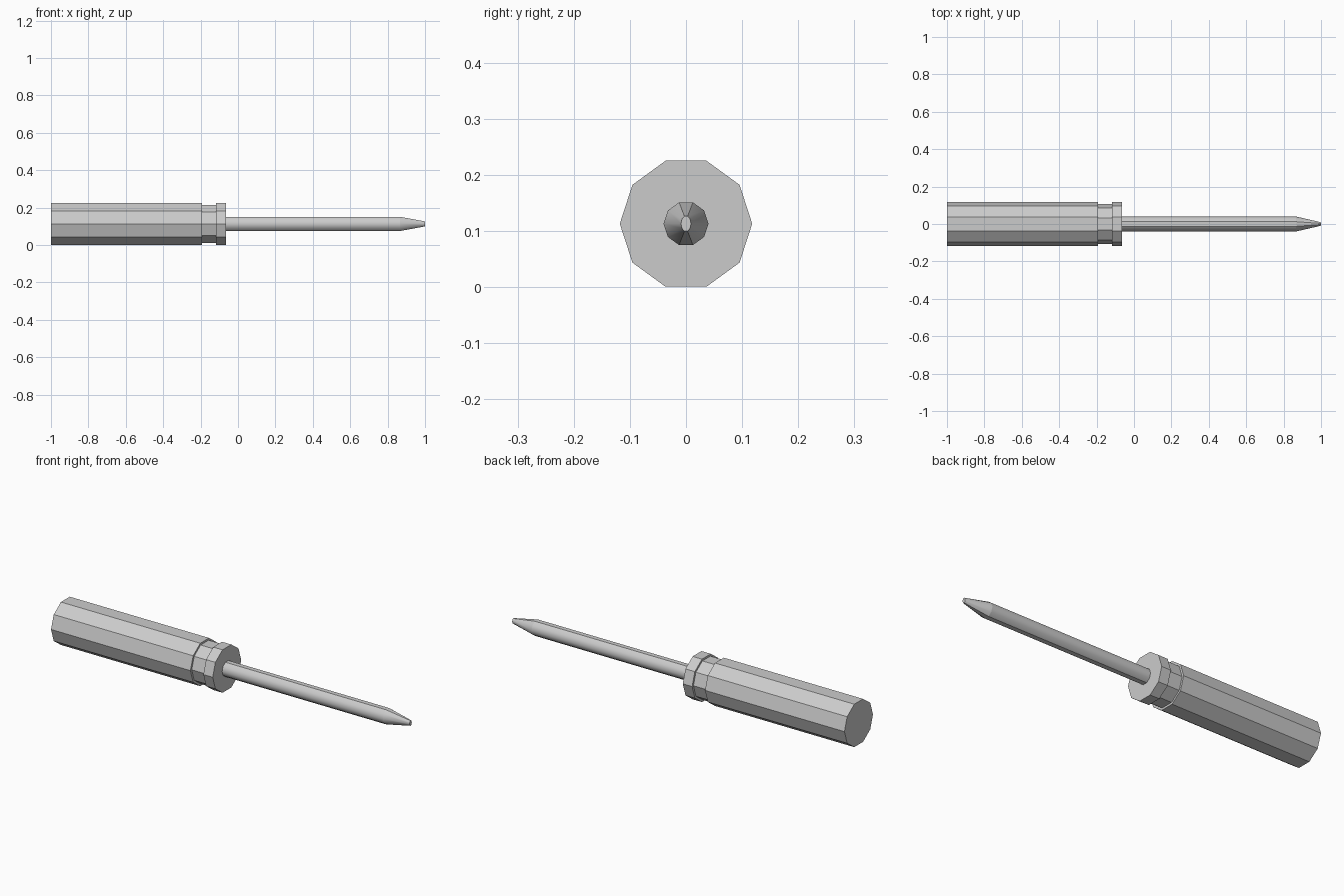
import bpy
import bmesh
from math import sin, cos, pi

cube = bpy.data.objects.get("Cube")
if cube:
    bpy.data.objects.remove(cube, do_unlink=True)

SIDES = 10
AXIS_Z = 0.113

grey = bpy.data.materials.new("light_grey")
grey.use_nodes = True
colour = (0.6, 0.6, 0.6, 1)
grey.diffuse_color = colour
grey.node_tree.nodes["Principled BSDF"].inputs["Base Color"].default_value = colour


def loft(name, sections, smooth=False):
    """Join ten-sided rings along x; each section is (x, y radius, z radius)."""
    bm = bmesh.new()
    rings = []
    for x, ry, rz in sections:
        angles = [2 * pi * i / SIDES for i in range(SIDES)]
        rings.append([bm.verts.new((x, ry * cos(a), AXIS_Z + rz * sin(a))) for a in angles])
    for a, b in zip(rings, rings[1:]):
        for i in range(SIDES):
            j = (i + 1) % SIDES
            face = bm.faces.new((a[i], a[j], b[j], b[i]))
            face.smooth = smooth
    bm.faces.new(rings[0])
    bm.faces.new(rings[-1])
    bmesh.ops.recalc_face_normals(bm, faces=bm.faces)
    # Keep the caps, the ring edges and the top and bottom flats crisp
    for edge in bm.edges:
        along = abs(edge.verts[0].co.x - edge.verts[1].co.x) > 0.01
        flat = any(abs(f.normal.z) > 0.97 for f in edge.link_faces)
        edge.smooth = smooth and along and not flat
    mesh = bpy.data.meshes.new(name)
    bm.to_mesh(mesh)
    bm.free()
    mesh.materials.append(grey)
    obj = bpy.data.objects.new(name, mesh)
    bpy.context.collection.objects.link(obj)
    return obj


# Grip, recessed neck and end collar
R = 0.118
loft("handle", [(-1, R, R), (-0.193, R, R)])
loft("neck", [(-0.193, 0.107, 0.107), (-0.118, 0.107, 0.107)])
loft("collar", [(-0.118, R, R), (-0.064, R, R)])

# Steel shaft with its tapered tip
loft("shaft", [(-0.064, 0.04, 0.04), (0.866, 0.04, 0.04), (1, 0.009, 0.014)], smooth=True)
